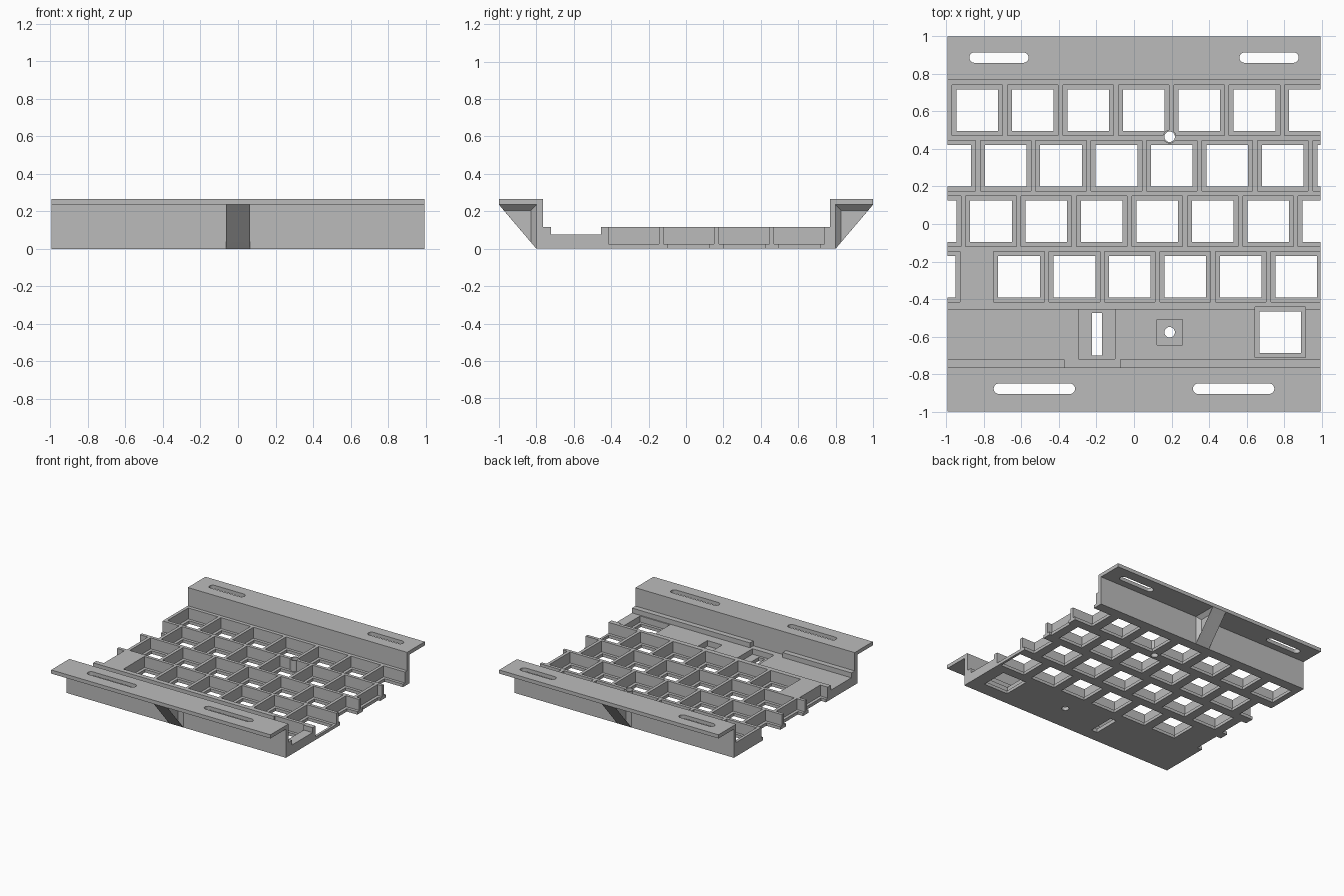
import bpy, bmesh
from math import pi, cos, sin

cube = bpy.data.objects.get("Cube")
if cube:
    bpy.data.objects.remove(cube, do_unlink=True)

grey = bpy.data.materials.new("mid_grey")
grey.use_nodes = True
grey.diffuse_color = (0.5, 0.5, 0.5, 1)
grey.node_tree.nodes["Principled BSDF"].inputs["Base Color"].default_value = (0.5, 0.5, 0.5, 1)

HALF = 0.995     # half width
PITCH = 0.2955   # key spacing


def finish(bm, name):
    bmesh.ops.recalc_face_normals(bm, faces=bm.faces)
    mesh = bpy.data.meshes.new(name)
    bm.to_mesh(mesh)
    bm.free()
    mesh.materials.append(grey)
    obj = bpy.data.objects.new(name, mesh)
    bpy.context.collection.objects.link(obj)
    return obj


def prism(bm, outline, z0, z1):
    """Vertical prism over an xy outline."""
    rings = [[bm.verts.new((x, y, z)) for x, y in outline] for z in (z0, z1)]
    n = len(outline)
    bm.faces.new(rings[0][::-1])
    bm.faces.new(rings[1])
    for i in range(n):
        j = (i + 1) % n
        bm.faces.new((rings[0][i], rings[0][j], rings[1][j], rings[1][i]))


def rect(x0, x1, y0, y1):
    return [(x0, y0), (x1, y0), (x1, y1), (x0, y1)]


def square(x, y, size):
    h = size / 2
    return rect(x - h, x + h, y - h, y + h)


def stadium(x0, x1, y, r, n=12):
    """Rounded slot outline; a circle when x0 equals x1."""
    pts = []
    for cx, start in ((x1, -pi / 2), (x0, pi / 2)):
        last = n if x0 == x1 else n + 1
        pts += [(cx + r * cos(start + pi * i / n), y + r * sin(start + pi * i / n))
                for i in range(last)]
    return pts


def cut(target, shapes, operation='DIFFERENCE'):
    """Cut (or join) a list of (outline, z0, z1) prisms, then drop the helper."""
    bm = bmesh.new()
    for shape in shapes:
        prism(bm, *shape)
    helper = finish(bm, "cutter")
    helper.hide_render = True
    mod = target.modifiers.new("cut", 'BOOLEAN')
    mod.operation = operation
    mod.solver = 'EXACT'
    mod.object = helper
    bpy.context.view_layer.objects.active = target
    bpy.ops.object.modifier_apply(modifier=mod.name)
    bpy.data.objects.remove(helper, do_unlink=True)


# Plate with upright walls and flanges: one section swept across the width
section = [(-1, .235), (-.8, .235), (-.8, 0), (.8, 0), (.8, .235), (1, .235),
           (1, .265), (.77, .265), (.77, .115), (-.455, .115), (-.455, .075),
           (-.722, .075), (-.722, .115), (-.765, .115), (-.765, .265), (-1, .265)]
bm = bmesh.new()
ends = [[bm.verts.new((x, y, z)) for y, z in section] for x in (-HALF, HALF)]
bm.faces.new(ends[0])
bm.faces.new(ends[1][::-1])
for i in range(len(section)):
    j = (i + 1) % len(section)
    bm.faces.new((ends[0][i], ends[1][i], ends[1][j], ends[0][j]))
plate = finish(bm, "key_plate")

# Staggered key cells: first centre and count of each row, back to front
centres = []
for row, (first, count) in enumerate([(-.835, 7), (-.98, 8), (-1.058, 8)]):
    centres += [(first + k * PITCH, .606 - row * PITCH) for k in range(count)]
front_y = .606 - 3 * PITCH
centres += [(-1.063, front_y)] + [(-.613 + k * PITCH, front_y) for k in range(6)]
centres.append((.78, -.577))

# Wide pockets from above, plus recesses in the front shelf and the ridge gap
cut(plate, [(square(x, y, .27), .025, .2) for x, y in centres]
    + [(rect(-.295, -.1, -.72, -.456), .03, .1),
       (square(.19, -.577, .135), .03, .1)])
cut(plate, [(rect(-.37, -.075, -.765, -.71), .075, .2)])

# Round boss standing between the back two rows
cut(plate, [(stadium(.19, .19, .465, .036), 0, .115)], 'UNION')

# Through holes: key openings, screw holes, shelf slot and flange slots
holes = [square(x, y, .222) for x, y in centres]
holes += [stadium(.19, .19, y, .028) for y in (.465, -.577)]
holes.append(rect(-.225, -.17, -.7, -.475))
for side in (-1, 1):
    for x0, x1, y in ((.59, .85, .887), (.342, .72, -.878)):
        a, b = sorted((side * x0, side * x1))
        holes.append(stadium(a, b, y, .028))
cut(plate, [(outline, -.1, .4) for outline in holes])


# Flared gussets under the flanges
def gusset(name, s):
    bm = bmesh.new()
    wide = [(1, .235), (.8, 0), (.8, .235)]
    thin = [(.974, .205), (.83, .035), (.83, .205)]
    w, t = {}, {}
    for side in (-1, 1):
        w[side] = [bm.verts.new((side * .064, s * y, z)) for y, z in wide]
        t[side] = [bm.verts.new((side * .035, s * y, z)) for y, z in thin]
        bm.faces.new(t[side])
        for a, b in ((0, 2), (1, 2)):
            bm.faces.new((w[side][a], w[side][b], t[side][b], t[side][a]))
        bm.faces.new((w[side][0], t[side][0], t[side][1], w[side][1]))
    # sloped face in three strips, then the faces against flange and wall
    bm.faces.new((t[-1][0], t[1][0], t[1][1], t[-1][1]))
    bm.faces.new((w[-1][0], w[1][0], t[1][0], t[-1][0]))
    bm.faces.new((w[-1][1], w[1][1], t[1][1], t[-1][1]))
    for a, b in ((0, 2), (1, 2)):
        bm.faces.new((w[-1][a], w[1][a], w[1][b], w[-1][b]))
    return finish(bm, name)


gusset("front_gusset", -1)
gusset("back_gusset", 1)
